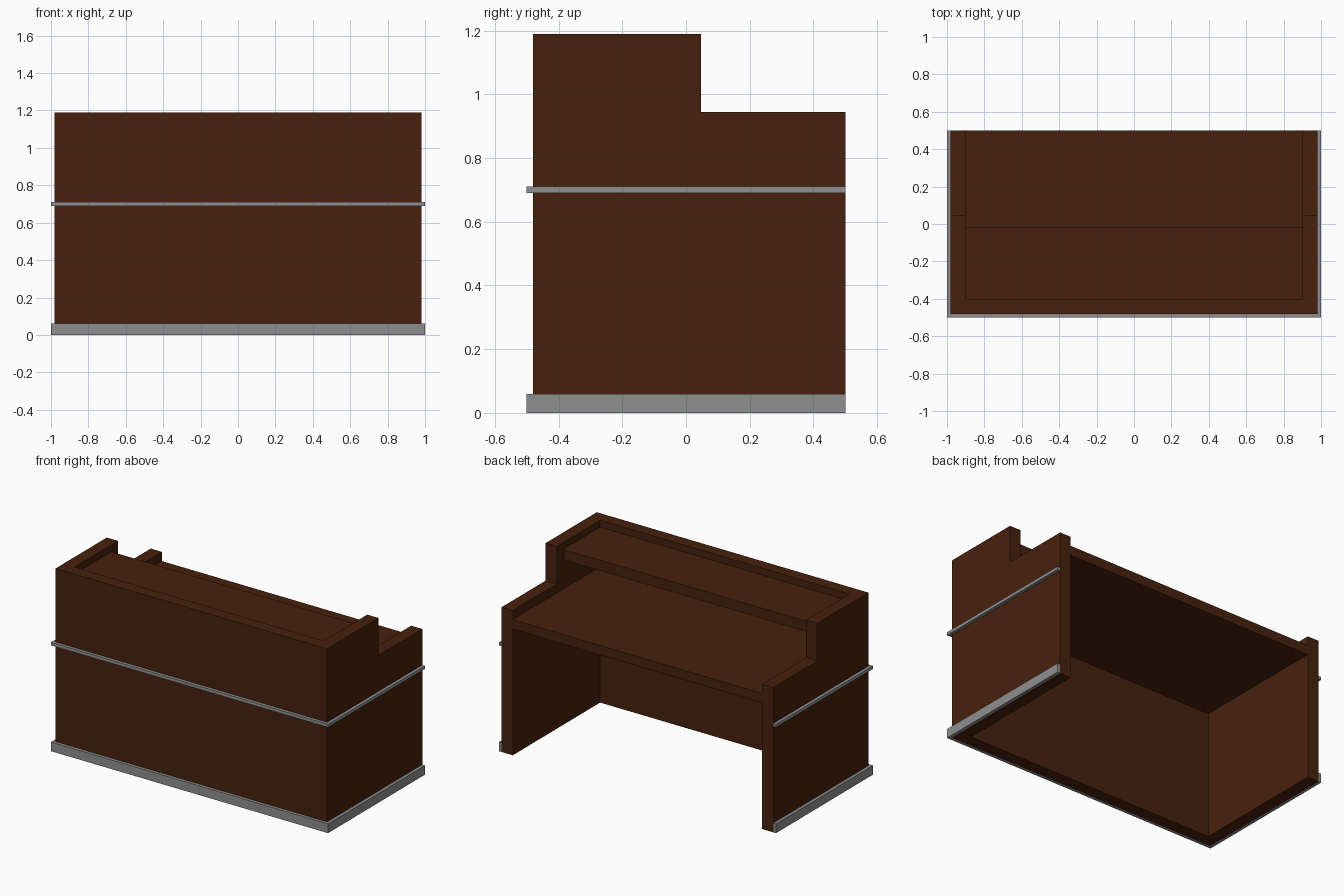
import bpy
import bmesh

cube = bpy.data.objects.get("Cube")
if cube:
    bpy.data.objects.remove(cube, do_unlink=True)


def make_material(name, rgb):
    mat = bpy.data.materials.new(name)
    mat.use_nodes = True
    colour = (*rgb, 1.0)
    mat.diffuse_color = colour
    mat.node_tree.nodes["Principled BSDF"].inputs["Base Color"].default_value = colour
    return mat


wood = make_material("dark brown wood", (0.064, 0.0153, 0.0043))
metal = make_material("grey metal", (0.275, 0.275, 0.275))


def extrude_profile(name, points, offset, mat):
    """Make a prism from a flat 3D outline and an extrusion vector."""
    bm = bmesh.new()
    face = bm.faces.new([bm.verts.new(p) for p in points])
    result = bmesh.ops.extrude_face_region(bm, geom=[face])
    moved = [v for v in result["geom"] if isinstance(v, bmesh.types.BMVert)]
    bmesh.ops.translate(bm, verts=moved, vec=offset)
    bmesh.ops.recalc_face_normals(bm, faces=bm.faces)
    mesh = bpy.data.meshes.new(name)
    bm.to_mesh(mesh)
    bm.free()
    mesh.materials.append(mat)
    obj = bpy.data.objects.new(name, mesh)
    bpy.context.collection.objects.link(obj)
    return obj


def box(name, x, y, z, mat):
    outline = [(x[0], y[0], z[0]), (x[1], y[0], z[0]),
               (x[1], y[1], z[0]), (x[0], y[1], z[0])]
    return extrude_profile(name, outline, (0, 0, z[1] - z[0]), mat)


OUTER, INNER = 0.98, 0.90          # side wall faces
FRONT, FRONT_IN, BACK = -0.48, -0.40, 0.50
TOP, LOW_TOP, STEP = 1.19, 0.945, 0.047

# Stepped side walls
side = [(FRONT_IN, 0), (BACK, 0), (BACK, LOW_TOP),
        (STEP, LOW_TOP), (STEP, TOP), (FRONT_IN, TOP)]
for name, x in (("left_wall", INNER), ("right_wall", -OUTER)):
    extrude_profile(name, [(x, y, z) for y, z in side], (OUTER - INNER, 0, 0), wood)

# Front panel, work surface and raised counter
box("front_panel", (-OUTER, OUTER), (FRONT, FRONT_IN), (0, TOP), wood)
box("desk_top", (-INNER, INNER), (FRONT_IN, BACK), (0.823, 0.885), wood)
box("counter_shelf", (-INNER, INNER), (FRONT_IN, -0.02), (1.077, 1.145), wood)

# Metal bands wrapping the front and both sides
band = [(-1, BACK), (-1, -0.5), (1, -0.5), (1, BACK),
        (OUTER, BACK), (OUTER, FRONT), (-OUTER, FRONT), (-OUTER, BACK)]
for name, low, high in (("base_band", 0, 0.06), ("middle_band", 0.69, 0.71)):
    extrude_profile(name, [(x, y, low) for x, y in band], (0, 0, high - low), metal)
